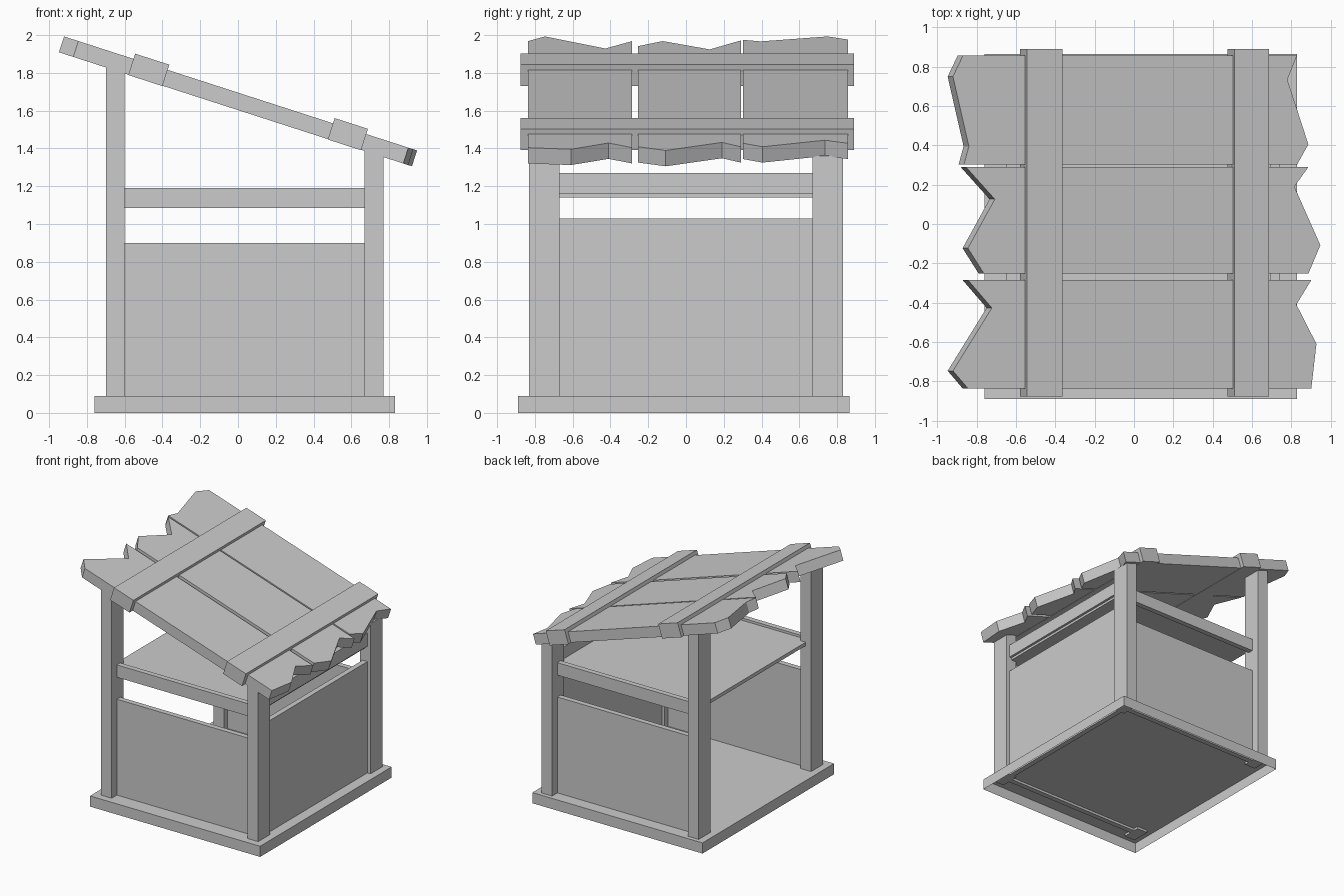
import bpy, bmesh, math
from mathutils import Matrix

if "Cube" in bpy.data.objects:
    bpy.data.objects.remove(bpy.data.objects["Cube"])

SLOPE = 0.323                       # roof fall per unit of x
ANG = math.atan(SLOPE)
C, S = math.cos(ANG), math.sin(ANG)
ROOF_Z = 1.603                      # roof underside height at x = 0
THICK = 0.088                       # plank thickness
ROOF = Matrix.Translation((0, 0, ROOF_Z)) @ Matrix.Rotation(ANG, 4, 'Y')


def finish(name, bm):
    bmesh.ops.recalc_face_normals(bm, faces=bm.faces)
    me = bpy.data.meshes.new(name)
    bm.to_mesh(me)
    bm.free()
    ob = bpy.data.objects.new(name, me)
    bpy.context.collection.objects.link(ob)
    return ob


def prism(name, outline, z0, z1, matrix=None):
    """Extrude an xy outline from z0 to z1."""
    bm = bmesh.new()
    face = bm.faces.new([bm.verts.new((x, y, z0)) for x, y in outline])
    top = bmesh.ops.extrude_face_region(bm, geom=[face])['geom']
    bmesh.ops.translate(bm, vec=(0, 0, z1 - z0),
                        verts=[g for g in top if isinstance(g, bmesh.types.BMVert)])
    if matrix:
        bm.transform(matrix)
    return finish(name, bm)


def box(name, x0, x1, y0, y1, z0, z1, matrix=None):
    return prism(name, [(x0, y0), (x1, y0), (x1, y1), (x0, y1)], z0, z1, matrix)


# Base plate, open underneath
base = box("base", -0.76, 0.83, -0.89, 0.865, 0, 0.09)
bm = bmesh.new()
bm.from_mesh(base.data)
bmesh.ops.delete(bm, geom=[f for f in bm.faces if f.calc_center_median().z < 0.001],
                 context='FACES_ONLY')
bm.to_mesh(base.data)
bm.free()

# Corner posts with tops cut to the roof slope, front and back walls and rails
for side, s in (("front", -1), ("back", 1)):
    for end, x0, x1 in (("left", -0.70, -0.60), ("right", 0.67, 0.77)):
        post = box(f"{side}_{end}_post", x0, x1, *sorted((s * 0.67, s * 0.83)), 0.07, 1)
        for v in post.data.vertices:
            if v.co.z > 0.5:
                v.co.z = ROOF_Z - SLOPE * v.co.x + 0.005
    y = sorted((s * 0.715, s * 0.76))
    box(f"{side}_wall", -0.61, 0.68, *y, 0.07, 0.90)
    box(f"{side}_rail", -0.61, 0.68, *y, 1.085, 1.19)

# Right wall, right rail and the loft shelf
box("right_wall", 0.695, 0.74, -0.68, 0.68, 0.07, 1.03)
box("right_rail", 0.695, 0.74, -0.68, 0.68, 1.16, 1.27)
box("loft_shelf", -0.65, 0.72, -0.72, 0.72, 1.14, 1.17)

# Roof planks: ragged left ends (underside x) and right ends (top x), from +y to -y
planks = [
    ([(-0.897, 0.857), (-0.948, 0.75), (-0.867, 0.395), (-0.892, 0.303)],
     [(0.83, 0.857), (0.78, 0.735), (0.887, 0.405), (0.83, 0.303)]),
    ([(-0.882, 0.29), (-0.735, 0.126), (-0.872, -0.123), (-0.79, -0.253)],
     [(0.887, 0.29), (0.816, 0.19), (0.948, -0.108), (0.887, -0.253)]),
    ([(-0.872, -0.285), (-0.75, -0.427), (-0.948, -0.747), (-0.872, -0.836)],
     [(0.902, -0.285), (0.826, -0.41), (0.928, -0.61), (0.902, -0.836)]),
]
for i, (left, right) in enumerate(planks):
    outline = [(x / C, y) for x, y in left]
    outline += [((x - THICK * S) / C, y) for x, y in reversed(right)]
    prism(f"roof_plank_{i + 1}", outline, 0, THICK, ROOF)

# Cross battens over the planks
for name, u0, u1 in (("upper_batten", -0.61, -0.42), ("lower_batten", 0.50, 0.685)):
    box(name, u0, u1, -0.877, 0.89, -0.002, 0.117, ROOF)
